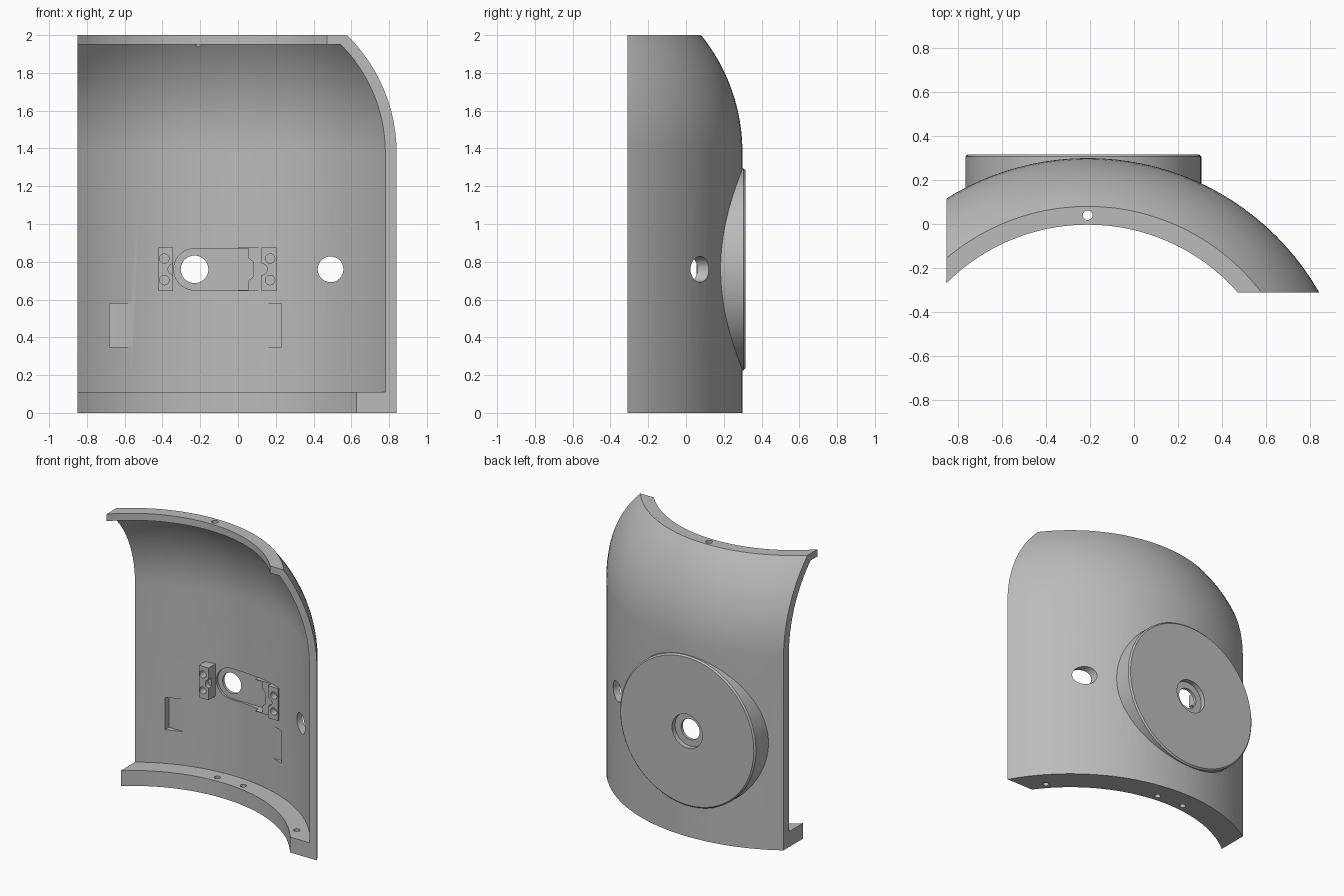
import bpy, bmesh
from math import sin, cos, pi, asin
from mathutils import Matrix, Vector

cube = bpy.data.objects.get("Cube")
if cube:
    bpy.data.objects.remove(cube, do_unlink=True)

AXIS = Vector((-0.21, -0.91, 0))      # centre line of the curved wall
HUB_X, HUB_Z = -0.23, 0.76            # centre of the round boss

grey = bpy.data.materials.new("plain_grey")
grey.use_nodes = True
colour = (0.5, 0.5, 0.5, 1)
grey.diffuse_color = colour
grey.node_tree.nodes["Principled BSDF"].inputs["Base Color"].default_value = colour


def finish(name, bm):
    bmesh.ops.recalc_face_normals(bm, faces=bm.faces)
    mesh = bpy.data.meshes.new(name)
    bm.to_mesh(mesh)
    bm.free()
    mesh.materials.append(grey)
    obj = bpy.data.objects.new(name, mesh)
    bpy.context.collection.objects.link(obj)
    return obj


def box(name, x, y, z):
    bm = bmesh.new()
    bmesh.ops.create_cube(bm, size=1)
    for v in bm.verts:
        v.co = [(lo + hi) / 2 + c * (hi - lo) for (lo, hi), c in zip((x, y, z), v.co)]
    return finish(name, bm)


def rod(name, radius, start, end, sides=32):
    a, b = Vector(start), Vector(end)
    bm = bmesh.new()
    turn = (b - a).to_track_quat('Z', 'Y').to_matrix().to_4x4()
    bmesh.ops.create_cone(bm, cap_ends=True, segments=sides, radius1=radius, radius2=radius,
                          depth=(b - a).length, matrix=Matrix.Translation((a + b) / 2) @ turn)
    return finish(name, bm)


def y_rod(name, radius, x, z, y0, y1, sides=32):
    return rod(name, radius, (x, y0, z), (x, y1, z), sides)


def prism(name, outline, y0, y1):
    bm = bmesh.new()
    face = bm.faces.new([bm.verts.new((x, y0, z)) for x, z in outline])
    ext = bmesh.ops.extrude_face_region(bm, geom=[face])
    moved = [g for g in ext["geom"] if isinstance(g, bmesh.types.BMVert)]
    bmesh.ops.translate(bm, verts=moved, vec=(0, y1 - y0, 0))
    return finish(name, bm)


def apply(obj, mod):
    bpy.ops.object.select_all(action='DESELECT')
    bpy.context.view_layer.objects.active = obj
    obj.select_set(True)
    bpy.ops.object.modifier_apply(modifier=mod.name)


def combine(obj, other, operation):
    mod = obj.modifiers.new("combine", 'BOOLEAN')
    mod.operation, mod.solver, mod.object = operation, 'EXACT', other
    apply(obj, mod)
    bpy.data.objects.remove(other, do_unlink=True)


def revolve(name, profile, steps):
    bm = bmesh.new()
    rings = [[bm.verts.new((AXIS.x + r * sin(2 * pi * i / steps),
                            AXIS.y + r * cos(2 * pi * i / steps), z)) for r, z in profile]
             for i in range(steps)]
    n = len(profile)
    for i in range(steps):
        a, b = rings[i], rings[(i + 1) % steps]
        for j in range(n):
            k = (j + 1) % n
            bm.faces.new((a[j], a[k], b[k], b[j]))
    return finish(name, bm)


# Wall profile: straight wall, domed shoulder, flanges at top and bottom
def shoulder(radius, rise, steps=12):
    top = asin(rise / radius)
    return [(0.222 + radius * cos(top * i / steps), 1.38 + radius * sin(top * i / steps))
            for i in range(steps + 1)]


profile = [(1.03, 0), (1.209, 0)] + shoulder(0.987, 0.62)
profile += [(0.907, 2), (0.907, 1.95)] + shoulder(0.936, 0.57)[::-1]
profile += [(1.158, 0.11), (1.03, 0.11)]
shell = revolve("curved_shell", profile, 120)
combine(shell, box("sector", (-0.85, 3), (-0.31, 2), (-1, 3)), 'INTERSECT')

# Round boss on the back, hollowed to follow the wall
boss = y_rod("boss", 0.535, HUB_X, HUB_Z, 0.05, 0.315, 96)
bevel = boss.modifiers.new("rim", 'BEVEL')
bevel.width, bevel.segments, bevel.limit_method = 0.01, 1, 'ANGLE'
apply(boss, bevel)
combine(boss, rod("hollow", 1.185, (AXIS.x, AXIS.y, -1), (AXIS.x, AXIS.y, 3), 120), 'DIFFERENCE')
combine(shell, boss, 'UNION')

# Mounting blocks and pad inside
low, high = 0.645, 0.875
left_block = box("block", (-0.42, -0.345), (0.16, 0.25), (low, high))
right_block = box("block", (0.125, 0.205), (0.16, 0.215), (low, high))
pad = box("pad", (0, 0.13), (0.195, 0.235), (low, high))
for part in (pad, left_block, right_block):
    combine(shell, part, 'UNION')

# Keyhole pocket outline: round end at the hub, stepped square end
keyhole = [(HUB_X + 0.11 * cos(pi / 2 + pi * i / 20), HUB_Z + 0.11 * sin(pi / 2 + pi * i / 20))
           for i in range(21)]
keyhole += [(0.055, HUB_Z - 0.11), (0.055, HUB_Z - 0.06), (0.08, HUB_Z - 0.04)]
keyhole += [(0.08, HUB_Z + 0.04), (0.055, HUB_Z + 0.06), (0.055, HUB_Z + 0.11)]

cutters = [
    prism("keyhole", keyhole, -0.1, 0.26),
    y_rod("hub_hole", 0.073, HUB_X, HUB_Z, -0.2, 0.6, 48),
    y_rod("hub_recess", 0.12, HUB_X, HUB_Z, 0.28, 0.6, 48),
    y_rod("side_hole", 0.068, 0.49, HUB_Z, -0.5, 0.6, 48),
    box("wide_pocket", (-0.68, 0.23), (-0.3, 0.194), (0.35, 0.58)),
    rod("top_hole", 0.022, (AXIS.x, 0.04, 1.9), (AXIS.x, 0.04, 2.1)),
]
# Screw holes and scallops in the blocks
for x, edge, depth in ((-0.39, -0.34, 0.23), (0.17, 0.125, 0.205)):
    cutters.append(y_rod("scallop", 0.03, edge, HUB_Z, 0, 0.193))
    for dz in (-0.057, 0.057):
        cutters.append(y_rod("screw_hole", 0.025, x, HUB_Z + dz, 0, depth, 24))
# Bolt holes through the bottom flange
for angle in (-0.065, 0.13, 0.85):
    x, y = AXIS.x + 1.08 * sin(angle), AXIS.y + 1.08 * cos(angle)
    cutters.append(rod("bolt_hole", 0.02, (x, y, -0.1), (x, y, 0.2), 24))
for cutter in cutters:
    combine(shell, cutter, 'DIFFERENCE')

# Smooth curves, crisp edges
bpy.ops.object.select_all(action='DESELECT')
shell.select_set(True)
bpy.context.view_layer.objects.active = shell
bpy.ops.object.shade_smooth_by_angle(angle=0.4)
